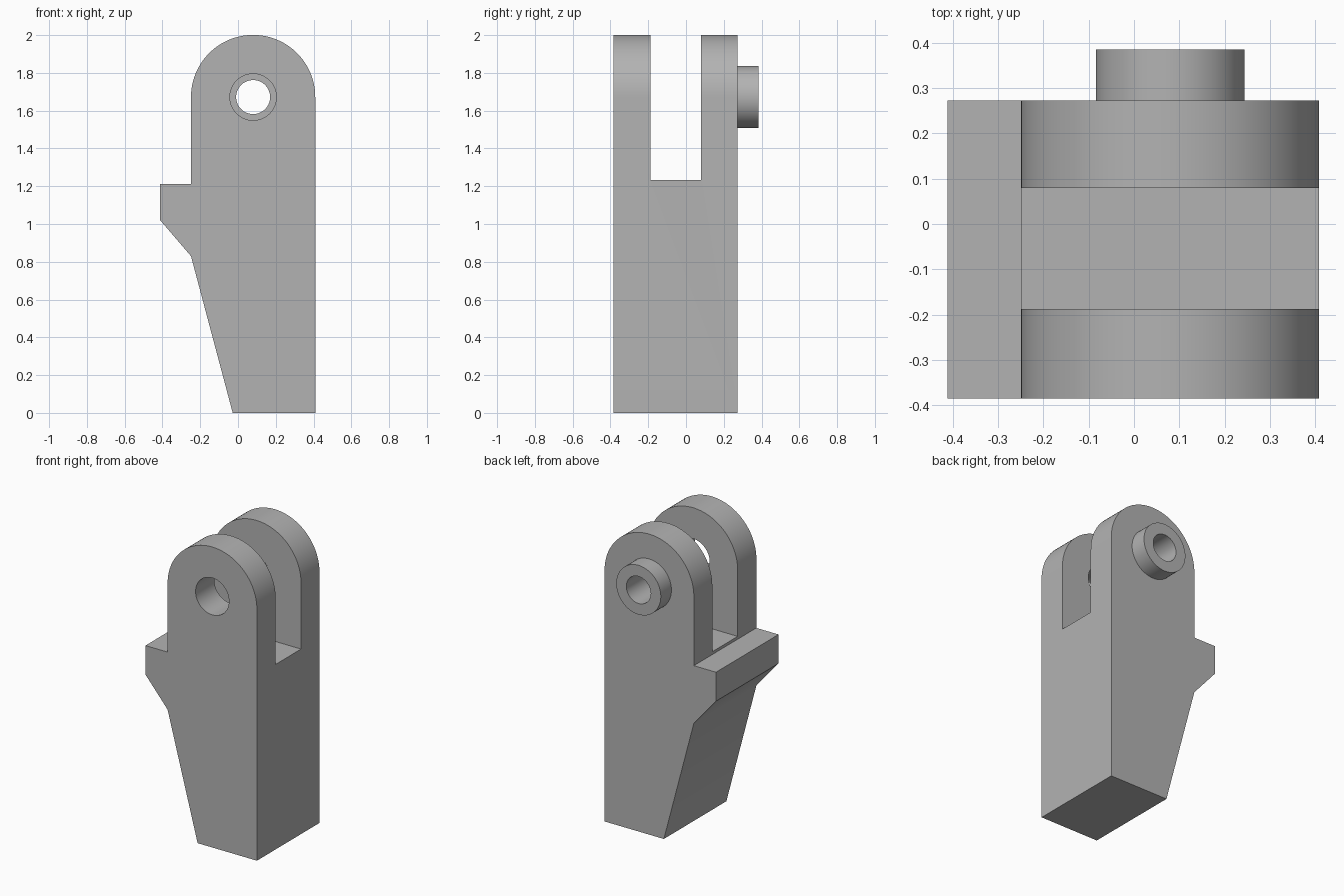
import bpy, bmesh
from math import sin, cos, pi, radians

if "Cube" in bpy.data.objects:
    bpy.data.objects.remove(bpy.data.objects["Cube"], do_unlink=True)

PIN_X, PIN_Z = 0.08, 1.672      # axis shared by the rounded top, bore and boss
FRONT, BACK = -0.385, 0.273     # body depth

metal = bpy.data.materials.new("grey_metal")
metal.use_nodes = True
GREY = (0.45, 0.45, 0.45, 1)
metal.diffuse_color = GREY
metal.node_tree.nodes["Principled BSDF"].inputs["Base Color"].default_value = GREY


def arc(radius, start, end, steps):
    return [(PIN_X + radius * cos(start + (end - start) * i / steps),
             PIN_Z + radius * sin(start + (end - start) * i / steps))
            for i in range(steps + 1)]


def prism(name, profile, y0, y1):
    """Extrude an x-z profile from y0 to y1."""
    bm = bmesh.new()
    face = bm.faces.new([bm.verts.new((x, y0, z)) for x, z in profile])
    ext = bmesh.ops.extrude_face_region(bm, geom=[face])
    moved = [v for v in ext["geom"] if isinstance(v, bmesh.types.BMVert)]
    bmesh.ops.translate(bm, verts=moved, vec=(0, y1 - y0, 0))
    bmesh.ops.recalc_face_normals(bm, faces=bm.faces[:])
    mesh = bpy.data.meshes.new(name)
    bm.to_mesh(mesh)
    bm.free()
    mesh.materials.append(metal)
    obj = bpy.data.objects.new(name, mesh)
    bpy.context.collection.objects.link(obj)
    return obj


def cylinder(name, radius, y0, y1):
    return prism(name, arc(radius, 0, 2 * pi, 64)[:-1], y0, y1)


def select(obj):
    bpy.ops.object.select_all(action='DESELECT')
    obj.select_set(True)
    bpy.context.view_layer.objects.active = obj


def cut(obj, cutter):
    select(obj)
    mod = obj.modifiers.new("cut", 'BOOLEAN')
    mod.operation, mod.solver, mod.object = 'DIFFERENCE', 'EXACT', cutter
    bpy.ops.object.modifier_apply(modifier=mod.name)
    bpy.data.objects.remove(cutter, do_unlink=True)


# Body: tapered foot, side ledge and rounded top
half = 0.329
right, left = PIN_X + half, PIN_X - half
outline = [(-0.028, 0), (right, 0)] + arc(half, 0, pi, 48) + [
    (left, 1.213), (-0.412, 1.213), (-0.412, 1.02), (left, 0.83)]
body = prism("clevis_body", outline, FRONT, BACK)

# Fork slot between the two prongs
slot = [(-0.6, 1.232), (0.6, 1.232), (0.6, 2.2), (-0.6, 2.2)]
cut(body, prism("slot_cutter", slot, -0.188, 0.079))

# Wide hole in the front prong, narrow bore in the back prong
cut(body, cylinder("front_hole_cutter", 0.123, -0.5, -0.05))
cut(body, cylinder("back_bore_cutter", 0.09, -0.05, 0.5))

# Round boss on the back prong
boss = cylinder("back_boss", 0.164, BACK, 0.385)
cut(boss, cylinder("boss_bore_cutter", 0.09, 0.2, 0.5))

for part in (body, boss):
    select(part)
    bpy.ops.object.shade_smooth_by_angle(angle=radians(30))
